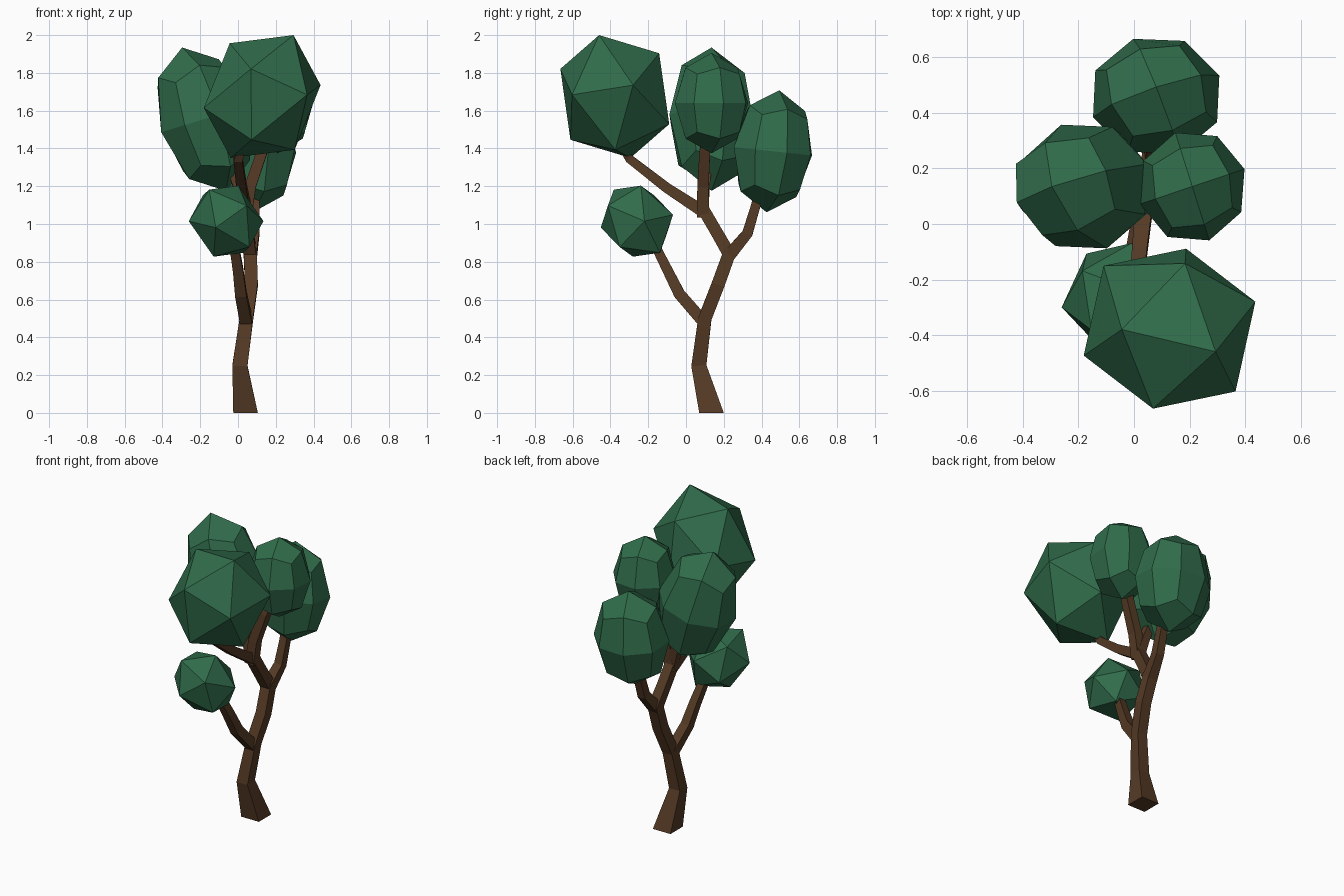
import bpy, bmesh, math
from mathutils import Vector, Matrix, Euler

if "Cube" in bpy.data.objects:
    bpy.data.objects.remove(bpy.data.objects["Cube"])


def material(name, rgb):
    m = bpy.data.materials.new(name)
    m.diffuse_color = (*rgb, 1)
    m.use_nodes = True
    m.node_tree.nodes["Principled BSDF"].inputs["Base Color"].default_value = m.diffuse_color
    return m


LEAF = material("leaf_green", (0.03, 0.15, 0.07))
BARK = material("bark_brown", (0.09, 0.042, 0.018))


def finish(bm, name, mat):
    bmesh.ops.recalc_face_normals(bm, faces=bm.faces[:])
    me = bpy.data.meshes.new(name)
    bm.to_mesh(me)
    bm.free()
    me.materials.append(mat)
    ob = bpy.data.objects.new(name, me)
    bpy.context.collection.objects.link(ob)
    return ob


def ico_clump(name, center, corners):
    """Icosahedron with one face placed on three corners given from its centre."""
    bm = bmesh.new()
    bmesh.ops.create_icosphere(bm, subdivisions=1, radius=1)
    bm.faces.ensure_lookup_table()
    src = Matrix([v.co for v in bm.faces[0].verts]).transposed()
    dst = Matrix([Vector(c) for c in corners]).transposed()
    m = dst @ src.inverted()
    for v in bm.verts:
        v.co = m @ v.co + Vector(center)
    finish(bm, name, LEAF)


def oval_clump(name, center, semi, rot):
    """Faceted oval made from a once-divided cube pushed out to a sphere."""
    bm = bmesh.new()
    bmesh.ops.create_cube(bm, size=2)
    bmesh.ops.subdivide_edges(bm, edges=bm.edges[:], cuts=1, use_grid_fill=True)
    spin = Euler([math.radians(a) for a in rot[:2]] + [0]).to_matrix()
    turn = Matrix.Rotation(math.radians(rot[2]), 3, 'Z')
    for v in bm.verts:
        p = turn @ v.co.normalized() * 1.03
        v.co = spin @ Vector(a * b for a, b in zip(p, semi)) + Vector(center)
    finish(bm, name, LEAF)


def limb(name, path):
    """Four-sided tapering tube; path points are x, y, z, half width."""
    bm = bmesh.new()
    pts = [Vector(p[:3]) for p in path]
    rings = []
    for i, p in enumerate(pts):
        t = (pts[min(i + 1, len(pts) - 1)] - pts[max(i - 1, 0)]).normalized()
        if p.z == 0:
            t = Vector((0, 0, 1))
        u = Vector((1, 0, 0))
        u = (u - t * u.dot(t)).normalized()
        w = t.cross(u)
        h = path[i][3]
        rings.append([bm.verts.new(p + (u * a + w * b) * h)
                      for a, b in ((-1, -1), (1, -1), (1, 1), (-1, 1))])
    for r, s in zip(rings, rings[1:]):
        for k in range(4):
            bm.faces.new((r[k], r[(k + 1) % 4], s[(k + 1) % 4], s[k]))
    bm.faces.new(rings[0][::-1])
    bm.faces.new(rings[-1])
    finish(bm, name, BARK)


# trunk and branches
limb("trunk", [(0.04, 0.135, 0, 0.065), (0.01, 0.068, 0.25, 0.04),
               (0.045, 0.1, 0.5, 0.035), (0.07, 0.17, 0.68, 0.035),
               (0.065, 0.235, 0.86, 0.034)])
limb("low_branch", [(0.045, 0.095, 0.48, 0.032), (0.015, -0.035, 0.63, 0.03),
                    (0.0, -0.1, 0.76, 0.027), (-0.02, -0.16, 0.88, 0.024),
                    (-0.05, -0.23, 1.0, 0.02)])
limb("back_branch", [(0.065, 0.225, 0.83, 0.034), (0.085, 0.325, 0.95, 0.028),
                     (0.09, 0.37, 1.1, 0.025), (0.085, 0.4, 1.25, 0.022)])
limb("middle_branch", [(0.065, 0.235, 0.83, 0.034), (0.05, 0.16, 0.96, 0.032),
                       (0.04, 0.09, 1.08, 0.032)])
limb("front_branch", [(0.04, 0.1, 1.06, 0.032), (0.02, -0.1, 1.19, 0.027),
                      (0.0, -0.3, 1.345, 0.023), (0.03, -0.36, 1.45, 0.02)])
limb("upper_branch", [(0.04, 0.09, 1.04, 0.032), (0.065, 0.09, 1.2, 0.03),
                      (0.13, 0.1, 1.39, 0.028), (0.17, 0.12, 1.5, 0.024)])
limb("left_branch", [(0.04, 0.09, 1.06, 0.028), (0.0, 0.1, 1.2, 0.026),
                     (-0.06, 0.12, 1.36, 0.022)])

# foliage
ico_clump("front_foliage", (0.128, -0.377, 1.675),
          [(0.056, 0.235, 0.229), (-0.172, -0.003, 0.282), (0.166, -0.083, 0.325)])
ico_clump("low_foliage", (-0.063, -0.26, 1.015),
          [(0.066, 0.021, 0.188), (-0.09, -0.122, 0.167), (-0.123, 0.091, 0.137)])
oval_clump("left_foliage", (-0.18, 0.135, 1.555), (0.245, 0.23, 0.385), (0, -17, 20))
oval_clump("back_foliage", (0.08, 0.46, 1.385), (0.235, 0.215, 0.315), (-6, 0, 20))
oval_clump("upper_foliage", (0.21, 0.135, 1.64), (0.192, 0.198, 0.258), (0, 0, 18))
